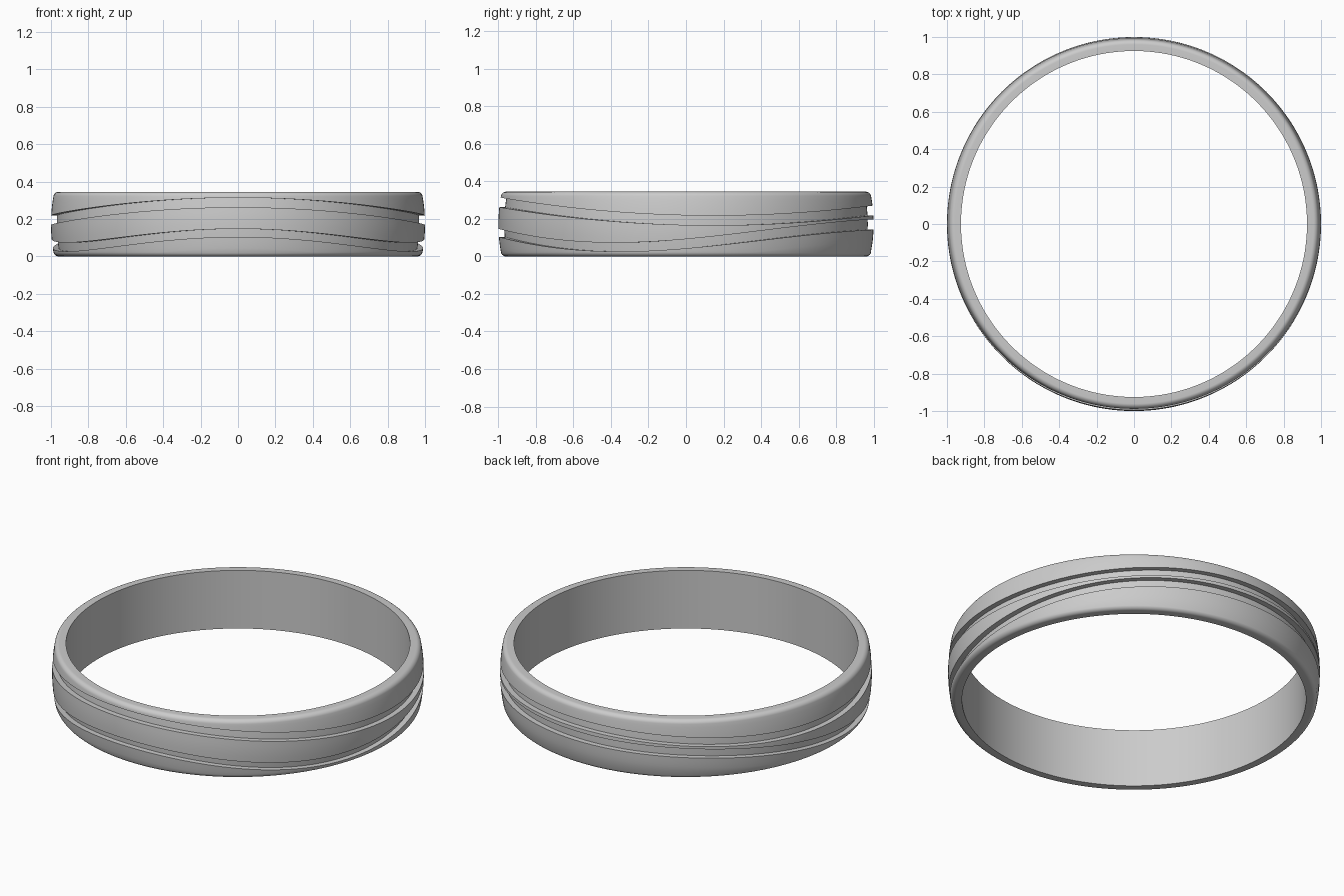
import bpy, bmesh, math

if "Cube" in bpy.data.objects:
    bpy.data.objects.remove(bpy.data.objects["Cube"])

HEIGHT, INNER_R, SEGMENTS = 0.345, 0.925, 240
CORNER, DEPTH = 0.022, 0.031


def wave(theta, coeffs):
    return sum(c * math.cos(i * theta) for i, c in enumerate(coeffs))


# Crowned outside face with rounded rims
def outer_radius(z):
    r = 1.0 - 0.6 * (z - HEIGHT / 2) ** 2
    edge = min(z, HEIGHT - z)
    if edge < CORNER:
        k = 1 - edge / CORNER
        r -= CORNER * (1 - math.sqrt(max(0.0, 1 - k * k)))
    return r


def span(z0, z1, n, drop=0.0):
    return [(outer_radius(z) - drop, z)
            for z in (z0 + (z1 - z0) * i / n for i in range(n + 1))]


# Cross-section at one angle (0 = front), including both wavy grooves
def section(theta):
    upper = wave(theta, (0.230, 0.0215, 0.0365))
    lower = wave(theta, (0.108, -0.0386, 0.040, 0.0161))
    hu, hl = 0.0255, 0.0245 - 0.003 * math.cos(theta)
    arc = [CORNER * (1 - math.cos(math.pi / 2 * i / 7)) for i in range(7)]
    pts = [(INNER_R, HEIGHT), (INNER_R, 0.0)]
    pts += [(outer_radius(z), z) for z in arc]
    pts += span(max(CORNER, lower - hl - 0.06), lower - hl, 3)
    pts += span(lower - hl, lower + hl, 2, DEPTH)
    pts += span(lower + hl, upper - hu, 4)
    pts += span(upper - hu, upper + hu, 2, DEPTH)
    pts += span(upper + hu, HEIGHT - CORNER, 4)
    pts += [(outer_radius(HEIGHT - z), HEIGHT - z) for z in reversed(arc)]
    return pts


# Loft the sections around the ring
bm = bmesh.new()
rings = []
for s in range(SEGMENTS):
    a = 2 * math.pi * s / SEGMENTS
    rings.append([bm.verts.new((r * math.sin(a), -r * math.cos(a), z))
                  for r, z in section(a)])
for s in range(SEGMENTS):
    p, q = rings[s], rings[(s + 1) % SEGMENTS]
    for i in range(len(p)):
        j = (i + 1) % len(p)
        bm.faces.new((p[i], q[i], q[j], p[j]))
bmesh.ops.recalc_face_normals(bm, faces=bm.faces)

mesh = bpy.data.meshes.new("ring_band")
bm.to_mesh(mesh)
bm.free()
band = bpy.data.objects.new("ring_band", mesh)
bpy.context.collection.objects.link(band)
bpy.context.view_layer.objects.active = band
band.select_set(True)
bpy.ops.object.shade_smooth_by_angle(angle=math.radians(35))
